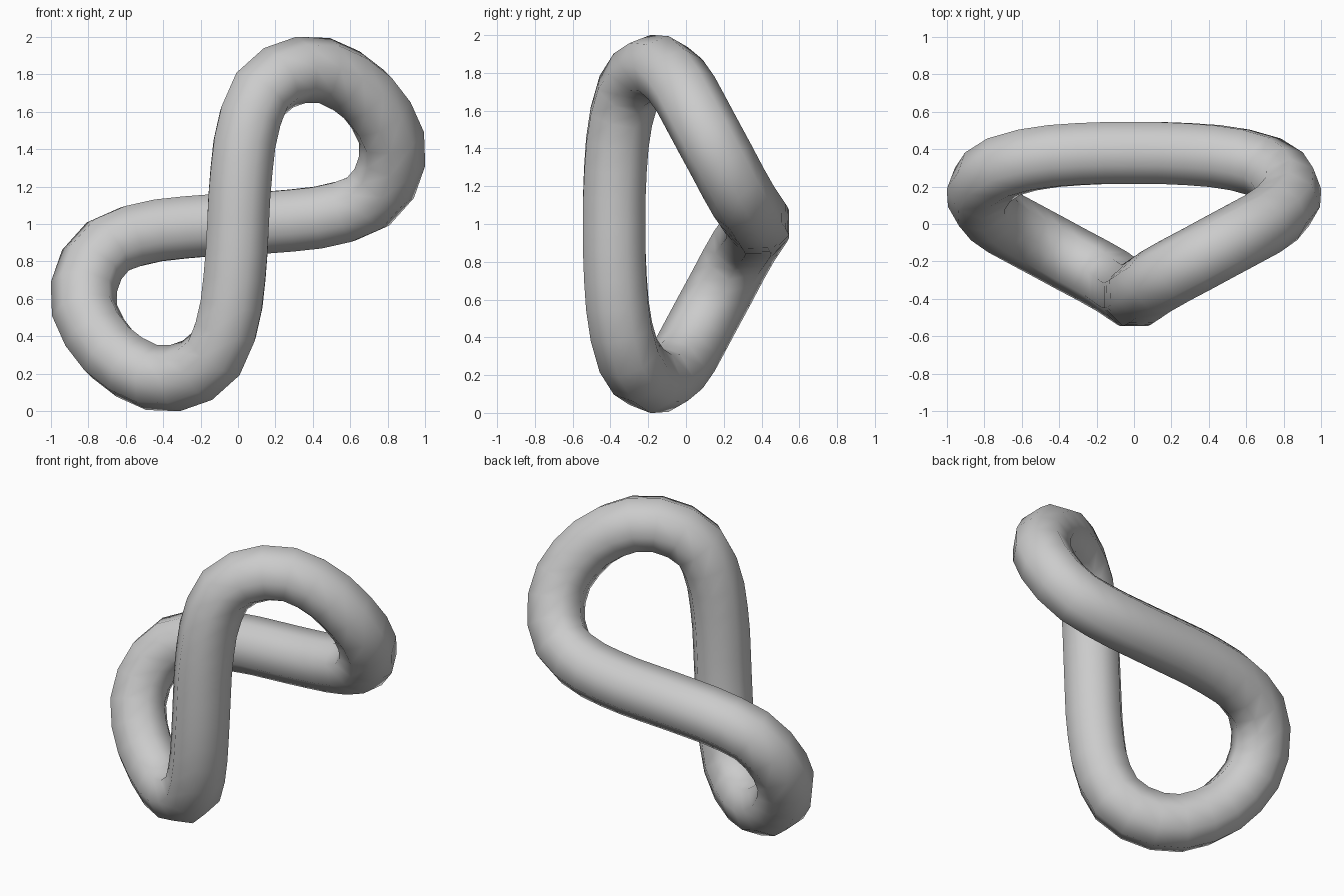
import bpy, bmesh, math
from mathutils import Vector, Quaternion

if "Cube" in bpy.data.objects:
    bpy.data.objects.remove(bpy.data.objects["Cube"])

RINGS, SIDES = 40, 8
RADIUS = 0.165 / math.cos(math.pi / SIDES)

# Quarter of the centre line, relative to the middle of the loop
quarter = [(0, -.38, 0), (.015, -.376, .25), (.055, -.35, .53), (.155, -.285, .74),
           (.37, -.17, .83), (.535, -.08, .79), (.685, 0, .685)]

# The other three quarters follow by half-turn symmetry
half = quarter + [(z, -y, x) for x, y, z in reversed(quarter[:-1])]
loop = half + [(-x, y, -z) for x, y, z in reversed(half[1:-1])]
loop = [Vector(p) for p in loop]


def spline(pts, steps=24):
    """Closed smooth curve through the points."""
    out, n = [], len(pts)
    for i in range(n):
        a, b, c, d = (pts[(i + k) % n] for k in (-1, 0, 1, 2))
        for s in range(steps):
            t = s / steps
            out.append(0.5 * (2 * b + (c - a) * t + (2 * a - 5 * b + 4 * c - d) * t * t
                              + (3 * b - a - 3 * c + d) * t ** 3))
    return out


def resample(pts, count):
    """Evenly spaced points along a closed curve."""
    ring = pts + [pts[0]]
    dist = [0]
    for a, b in zip(ring, ring[1:]):
        dist.append(dist[-1] + (b - a).length)
    out, j = [], 0
    for i in range(count):
        want = dist[-1] * i / count
        while dist[j + 1] < want:
            j += 1
        out.append(ring[j].lerp(ring[j + 1], (want - dist[j]) / (dist[j + 1] - dist[j])))
    return out


path = resample(spline(loop), RINGS)
tangents = [(path[(i + 1) % RINGS] - path[i - 1]).normalized() for i in range(RINGS)]

# Twist-free frames, with the closing mismatch spread along the loop
normal = Vector((0, -1, 0))
normals = [normal]
for i in range(RINGS):
    turn = tangents[i].rotation_difference(tangents[(i + 1) % RINGS])
    normal = turn @ normal
    normals.append(normal)
t0, n0 = tangents[0], normals[0]
gap = math.atan2(t0.dot(normals[-1].cross(n0)), normals[-1].dot(n0))
step = 2 * math.pi / SIDES
shift = round(gap / step)
gap -= shift * step

bm = bmesh.new()
rings = []
for i in range(RINGS):
    ring = []
    for k in range(SIDES):
        ang = (k + 0.5) * step + gap * i / RINGS
        ring.append(bm.verts.new(path[i] + Vector((0, 0, 1))
                    + RADIUS * (Quaternion(tangents[i], ang) @ normals[i])))
    rings.append(ring)
for i in range(RINGS):
    j = (i + 1) % RINGS
    off = -shift if j == 0 else 0
    for k in range(SIDES):
        m = k + 1
        bm.faces.new((rings[i][k], rings[i][m % SIDES],
                      rings[j][(m + off) % SIDES], rings[j][(k + off) % SIDES]))
bmesh.ops.recalc_face_normals(bm, faces=bm.faces)
for f in bm.faces:
    f.smooth = True

# Twisted tube loop
mesh = bpy.data.meshes.new("twisted_loop")
bm.to_mesh(mesh)
bm.free()
bpy.context.collection.objects.link(bpy.data.objects.new("twisted_loop", mesh))
